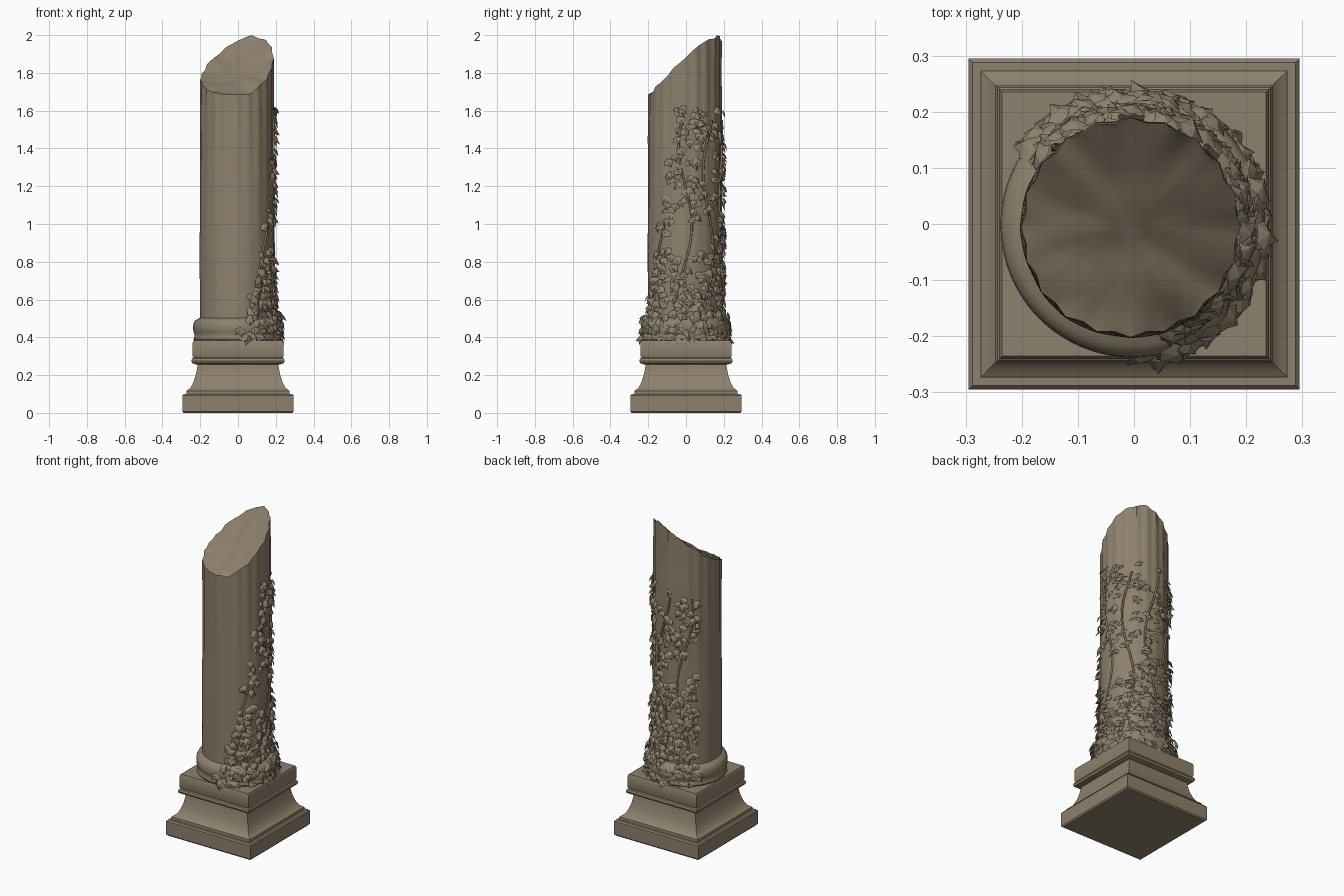
import bpy, bmesh, math, random
from mathutils import Vector, Matrix, noise

if "Cube" in bpy.data.objects:
    bpy.data.objects.remove(bpy.data.objects["Cube"])

random.seed(7)

stone = bpy.data.materials.new("weathered_stone")
stone.diffuse_color = (0.27, 0.22, 0.15, 1)
stone.use_nodes = True
stone.node_tree.nodes["Principled BSDF"].inputs["Base Color"].default_value = stone.diffuse_color


def finish(bm, name, smooth_angle=None):
    bm.normal_update()
    mesh = bpy.data.meshes.new(name)
    bm.to_mesh(mesh)
    bm.free()
    mesh.materials.append(stone)
    obj = bpy.data.objects.new(name, mesh)
    bpy.context.collection.objects.link(obj)
    if smooth_angle:
        bpy.ops.object.select_all(action='DESELECT')
        obj.select_set(True)
        bpy.context.view_layer.objects.active = obj
        bpy.ops.object.shade_smooth_by_angle(angle=math.radians(smooth_angle))
    return obj


def loft(bm, rings):
    """Skin a list of closed vertex rings, ordered upwards."""
    for a, b in zip(rings, rings[1:]):
        n = len(a)
        for i in range(n):
            j = (i + 1) % n
            bm.faces.new((a[i], a[j], b[j], b[i]))


# Square pedestal: moulded profile (half width, height)
profile = [(0.288, 0), (0.295, 0.008), (0.295, 0.092), (0.288, 0.1), (0.274, 0.1),
           (0.273, 0.117), (0.262, 0.124), (0.25, 0.135), (0.235, 0.165),
           (0.224, 0.2), (0.217, 0.235), (0.214, 0.256), (0.228, 0.258),
           (0.243, 0.264), (0.247, 0.275), (0.243, 0.287), (0.236, 0.292),
           (0.24, 0.3), (0.241, 0.37), (0.235, 0.382)]
bm = bmesh.new()
rings = [[bm.verts.new((sx * w, sy * w, z))
          for sx, sy in ((-1, -1), (1, -1), (1, 1), (-1, 1))] for w, z in profile]
loft(bm, rings)
bm.faces.new(rings[0][::-1])
bm.faces.new(rings[-1])
finish(bm, "pedestal", 35)

# Round base moulding under the shaft
SEG = 80
profile = [(0.225, 0.375), (0.233, 0.39), (0.229, 0.405), (0.228, 0.418), (0.234, 0.43),
           (0.236, 0.45), (0.234, 0.472), (0.226, 0.488), (0.215, 0.496), (0.203, 0.502),
           (0.19, 0.508)]
bm = bmesh.new()
rings = [[bm.verts.new((r * math.cos(a) - 0.002, r * math.sin(a) - 0.002, z))
          for a in (math.tau * i / SEG for i in range(SEG))] for r, z in profile]
loft(bm, rings)
finish(bm, "base_moulding", 40)


# Shaft: fluted towards the top, ending in a sloping break
CX = CY = -0.006


def break_height(x, y):
    rough = noise.noise(Vector((x * 14, y * 14, 3.1))) * 0.018
    return min(2.0, 1.83 + 0.3 * x + 0.74 * y + x * y + rough)


def shaft_radius(a, z):
    flute = max(0.0, min(1.0, (z - 0.9) / 0.8))
    worn = 0.003 * noise.noise(Vector((2 * math.cos(a), 2 * math.sin(a), z * 3)))
    return 0.196 + worn - (0.001 + 0.007 * flute) * abs(math.sin(10 * a)) ** 1.5


bm = bmesh.new()
rings = []
STEPS = 26
for k in range(STEPS + 1):
    ring = []
    for i in range(SEG):
        a = math.tau * i / SEG
        c, s = math.cos(a), math.sin(a)
        top = break_height(CX + 0.193 * c, CY + 0.193 * s)
        z = 0.49 + (top - 0.49) * k / STEPS
        r = shaft_radius(a, z)
        ring.append(bm.verts.new((CX + r * c, CY + r * s, z)))
    rings.append(ring)
rim = rings[-1]
# broken face: shrinking rings, slightly hollowed
for f in (0.93, 0.75, 0.55, 0.35, 0.15):
    ring = []
    for v in rim:
        x, y = CX + (v.co.x - CX) * f, CY + (v.co.y - CY) * f
        hollow = 0.02 * (1 - f * f)
        ring.append(bm.verts.new((x, y, break_height(x, y) - hollow)))
    rings.append(ring)
loft(bm, rings)
bm.faces.new(rings[-1])
finish(bm, "broken_shaft", 40)


# Ivy: folded leaves scattered over the right and back of the shaft
LEAF = [(0, -0.45), (0.38, -0.4), (0.55, 0.0), (0.28, 0.2), (0, 0.65),
        (-0.28, 0.2), (-0.55, 0.0), (-0.38, -0.4)]


def add_leaf(bm, a, z, r, size):
    out = Vector((math.cos(a), math.sin(a), 0))
    side = Vector((-out.y, out.x, 0))
    # columns: across, towards tip (down), outwards
    frame = Matrix((side, Vector((0, 0, -1)), out)).transposed()
    spin = Matrix.Rotation(random.uniform(-1.0, 1.0), 3, 'Z')
    tilt = Matrix.Rotation(random.uniform(0.15, 0.75), 3, 'X')
    yaw = Matrix.Rotation(random.uniform(-0.35, 0.35), 3, 'Y')
    m = frame @ tilt @ yaw @ spin
    pos = Vector((CX, CY, z)) + out * r
    mid = bm.verts.new(pos + m @ Vector((0, 0, 0.12 * size)))
    edge = []
    for u, v in LEAF:
        p = Vector((u, v, -0.22 * abs(u) - 0.12 * v * v)) * size
        edge.append(bm.verts.new(pos + m @ p))
    for i in range(len(edge)):
        bm.faces.new((mid, edge[i], edge[(i + 1) % len(edge)]))


def ivy_start(z):
    """Lowest ivy angle in degrees: it creeps back as it climbs."""
    if z < 0.9:
        return -88 + (z - 0.4) * 90
    return -43 + (z - 0.9) * 45


bm = bmesh.new()
count = 0
while count < 560:
    z = 0.38 + 1.23 * random.random() ** 1.35
    deg = random.uniform(-90, 142)
    if deg < ivy_start(z) + random.uniform(-6, 6):
        continue
    a = math.radians(deg)
    # leave patchy gaps in the upper growth
    patch = noise.noise(Vector((2.4 * math.cos(a), 2.4 * math.sin(a), z * 5)))
    if z > 0.85 and patch < -0.08:
        continue
    r = 0.203 + random.uniform(0, 0.012)
    if z < 0.52:
        r += 0.03
    add_leaf(bm, a, z, r, random.uniform(0.036, 0.056))
    count += 1
finish(bm, "ivy_leaves")

# Ivy stems: thin tubes winding up under the leaves
for k, deg in enumerate((-45, -5, 35, 75, 115)):
    curve = bpy.data.curves.new("ivy_stem", 'CURVE')
    curve.dimensions = '3D'
    curve.bevel_depth = 0.006
    curve.bevel_resolution = 1
    top = 1.0 if k == 0 else 1.55
    spline = curve.splines.new('POLY')
    n = 24
    spline.points.add(n - 1)
    for i in range(n):
        z = 0.5 + (top - 0.5) * i / (n - 1)
        a = math.radians(deg + 12 * math.sin(z * 7 + k) + 8 * (z - 0.5))
        spline.points[i].co = (CX + 0.197 * math.cos(a), CY + 0.197 * math.sin(a), z, 1)
    curve.materials.append(stone)
    bpy.context.collection.objects.link(bpy.data.objects.new("ivy_stem", curve))
